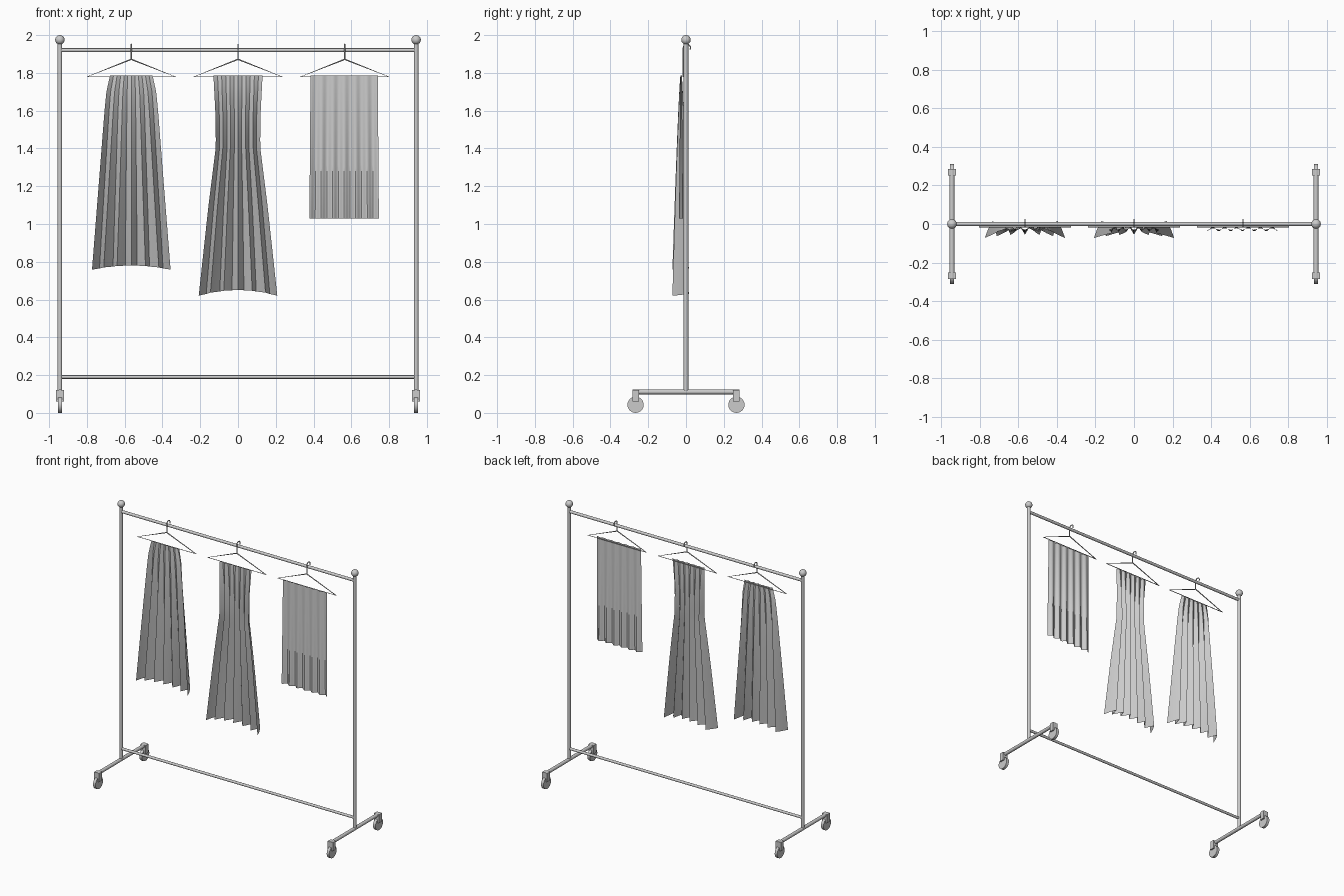
import bpy, bmesh, math
from mathutils import Vector

if "Cube" in bpy.data.objects:
    bpy.data.objects.remove(bpy.data.objects["Cube"])

grey = bpy.data.materials.new("plain grey")
grey.diffuse_color = (0.6, 0.6, 0.6, 1)
grey.use_nodes = True
grey.node_tree.nodes["Principled BSDF"].inputs["Base Color"].default_value = grey.diffuse_color


def finish(obj, name, angle=40):
    obj.name = name
    obj.data.materials.append(grey)
    bpy.ops.object.select_all(action='DESELECT')
    obj.select_set(True)
    bpy.context.view_layer.objects.active = obj
    bpy.ops.object.shade_smooth_by_angle(angle=math.radians(angle))
    return obj


def rod(name, a, b, r, sides=16):
    a, b = Vector(a), Vector(b)
    d = b - a
    bpy.ops.mesh.primitive_cylinder_add(vertices=sides, radius=r, depth=d.length,
                                        location=(a + b) / 2,
                                        rotation=d.to_track_quat('Z', 'Y').to_euler())
    return finish(bpy.context.object, name)


def wire(name, points, r, closed=False):
    cu = bpy.data.curves.new(name, 'CURVE')
    cu.dimensions = '3D'
    cu.bevel_depth, cu.bevel_resolution, cu.use_fill_caps = r, 2, True
    sp = cu.splines.new('POLY')
    sp.points.add(len(points) - 1)
    for p, co in zip(sp.points, points):
        p.co = (*co, 1)
    sp.use_cyclic_u = closed
    ob = bpy.data.objects.new(name, cu)
    bpy.context.collection.objects.link(ob)
    bpy.ops.object.select_all(action='DESELECT')
    ob.select_set(True)
    bpy.context.view_layer.objects.active = ob
    bpy.ops.object.convert(target='MESH')
    return finish(bpy.context.object, name)


# Rack frame: rails, posts, knobs, feet
PX = 0.943
rod("top_rail", (-PX, 0, 1.92), (PX, 0, 1.92), 0.0105)
rod("bottom_rail", (-PX, 0, 0.19), (PX, 0, 0.19), 0.0095)
for s in (-1, 1):
    x = s * PX
    rod("post", (x, 0, 0.11), (x, 0, 1.97), 0.0125)
    rod("foot_bar", (x, -0.283, 0.111), (x, 0.283, 0.111), 0.0125)
    bpy.ops.mesh.primitive_uv_sphere_add(segments=24, ring_count=14, radius=0.025,
                                         location=(x, 0, 1.975))
    finish(bpy.context.object, "post_knob")
    # Casters: fork housing and wheel
    for t in (-1, 1):
        y = t * 0.267
        bpy.ops.mesh.primitive_cube_add(size=1, location=(x, y, 0.09))
        bpy.context.object.scale = (0.042, 0.034, 0.062)
        finish(bpy.context.object, "caster_fork")
        rod("caster_wheel", (x - 0.01, y, 0.043), (x + 0.01, y, 0.043), 0.043, 24)


# Hangers: wire triangle plus a hook over the top rail
def hanger(x):
    y = -0.014
    wire("hanger_frame", [(x, y, 1.872), (x - 0.235, y, 1.779), (x + 0.235, y, 1.779)], 0.004, True)
    hook = [(x, y, 1.87), (x, y, 1.925)]
    for i in range(13):
        a = math.pi - i / 12 * math.radians(205)
        hook.append((x, 0.005 + 0.019 * math.cos(a), 1.932 + 0.019 * math.sin(a)))
    wire("hanger_hook", hook, 0.0035)


def lerp_profile(profile, z):
    for (z0, w0), (z1, w1) in zip(profile, profile[1:]):
        if z >= z1:
            k = (z0 - z) / (z0 - z1)
            return w0 + (w1 - w0) * k
    return profile[-1][1]


# Garments: a pleated cloth sheet following a half-width profile
def cloth(name, cx, profile, waves, per, depth, drop, sharp, rows=24):
    top, bottom = profile[0][0], profile[-1][0]
    n = waves * per
    bm = bmesh.new()
    grid = []
    for r in range(rows + 1):
        k = r / rows
        z0 = top + (bottom - top) * k
        half = lerp_profile(profile, z0)
        row = []
        for i in range(n + 1):
            u = 2 * i / n - 1
            ph = 2 * math.pi * waves * i / n
            tri = 2 / math.pi * math.asin(max(-1, min(1, math.cos(ph))))
            w = tri * sharp + math.cos(ph) * (1 - sharp)
            amp = depth(k, u)
            # Folds lean outwards towards the sides
            lean = 0.35 * sharp * k * (2 * half / waves) * w * u * (1 - u * u)
            row.append(bm.verts.new((cx + u * half + lean, -0.026 - amp * w,
                                     z0 - drop * k * u * u)))
        grid.append(row)
    for a, b in zip(grid, grid[1:]):
        for i in range(n):
            bm.faces.new((a[i], b[i], b[i + 1], a[i + 1]))
    me = bpy.data.meshes.new(name)
    bm.to_mesh(me)
    bm.free()
    ob = bpy.data.objects.new(name, me)
    bpy.context.collection.objects.link(ob)
    return finish(ob, name, 30)


for hx in (-0.565, 0, 0.565):
    hanger(hx)


def pleat(k, u):
    return 0.004 + k ** 0.8 * (0.025 + 0.017 * u * u)


cloth("pleated_skirt", -0.565,
      [(1.785, 0.113), (1.70, 0.132), (1.60, 0.142), (1.30, 0.166), (0.78, 0.208)],
      6, 4, pleat, 0.022, 0.8)
cloth("flared_dress", 0,
      [(1.785, 0.130), (1.60, 0.120), (1.42, 0.117), (1.32, 0.130), (1.10, 0.158), (0.65, 0.208)],
      6, 4, pleat, 0.03, 0.8)
cloth("straight_top", 0.562,
      [(1.785, 0.178), (1.4, 0.181), (1.03, 0.184)],
      6, 10, lambda k, u: 0.004 + 0.007 * k, 0.0, 0.0)
